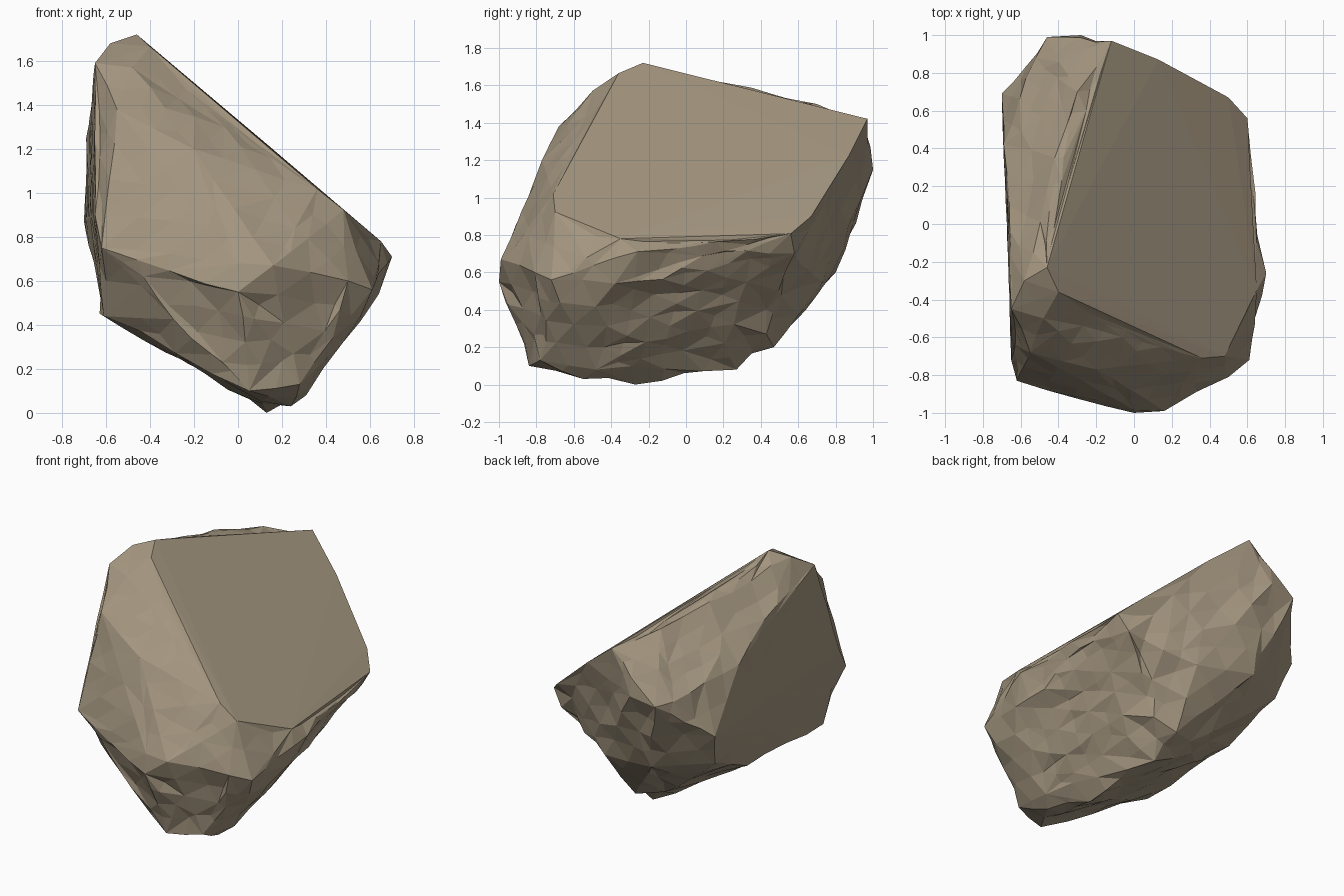
import bpy, bmesh, random
from itertools import combinations
from mathutils import Vector

if "Cube" in bpy.data.objects:
    bpy.data.objects.remove(bpy.data.objects["Cube"])

random.seed(7)

def slope(x, y, lift=0.0):
    """Point on the large slanted cleavage plane."""
    return (x, y, 1.72 - 0.85 * (x + 0.46) + lift)

# Slanted top face outline (tiny lifts keep the hull unambiguous)
cap = [slope(-0.46, -0.23), slope(-0.12, 0.97, -0.01), slope(0.13, 0.87, 0.004),
       slope(0.5, 0.67, -0.004), slope(0.6, 0.56, -0.012), slope(0.62, 0, -0.015),
       slope(0.48, -0.7, 0.002), slope(0.36, -0.71, -0.005), slope(-0.4, -0.36, -0.004)]
# Left wall, front, underside and back corners
body = [
    (-0.58, -0.3, 1.68), (-0.65, -0.45, 1.59), (-0.66, 0.1, 1.43), (-0.69, 0.42, 1.25),
    (-0.42, 0.35, 1.58), (-0.3, 0.7, 1.5),
    (-0.7, 0.69, 0.87), (-0.65, -0.72, 0.9), (-0.64, 0.6, 0.64), (-0.48, -0.5, 1.57),
    (-0.55, -0.68, 1.38), (-0.2, -0.77, 1.2), (-0.62, -0.83, 0.75), (-0.43, -0.86, 0.62),
    (0, -1, 0.55), (0.16, -0.99, 0.67), (0, -0.985, 0.68), (0.5, -0.81, 0.6),
    (0.61, -0.72, 0.56), (-0.61, -0.6, 0.44), (-0.6, 0.2, 0.46), (-0.12, 0.4, 0.23),
    (0.05, -0.84, 0.1), (0.28, -0.78, 0.13), (0.13, -0.27, 0), (0.24, -0.55, 0.03),
    (0.31, -0.48, 0.08), (0.06, 0.27, 0.08), (0.2, 0.43, 0.27), (0.64, -0.38, 0.54),
    (0.7, -0.26, 0.71), (0.65, -0.35, 0.78), (0.52, 0.3, 0.65), (0.53, 0.58, 0.7),
    (0.1, 0.73, 0.55), (-0.3, 0.8, 0.6), (-0.46, 0.99, 1.12), (-0.28, 1, 1.15),
    (-0.52, 0.88, 1.13), (0.05, 0.47, 0.2)]

# Convex core: keep each triangle that has every other point behind it
pts = [Vector(p) for p in cap + body]
bm = bmesh.new()
verts = [bm.verts.new(p) for p in pts]
for tri in combinations(range(len(pts)), 3):
    a, b, c = (pts[i] for i in tri)
    n = (b - a).cross(c - a)
    if n.length < 1e-7:
        continue
    side = 0
    for i, p in enumerate(pts):
        if i in tri:
            continue
        s = 1 if n.dot(p - a) > 0 else -1
        if side == 0:
            side = s
        elif s != side:
            break
    else:
        order = tri if side < 0 else tri[::-1]
        bm.faces.new([verts[i] for i in order])
bmesh.ops.delete(bm, geom=[v for v in bm.verts if not v.link_faces], context='VERTS')
bm.normal_update()

CAP_N = Vector((0.648, 0, 0.762))
def on_cap(f):
    return f.normal.dot(CAP_N) > 0.985

# Chip the rough sides: split long edges and push the new corners in or out
for limit, amount in ((0.42, 0.022), (0.26, 0.022), (0.22, 0.014)):
    bm.normal_update()
    old = {v.co.to_tuple(5) for v in bm.verts}
    edges = [e for e in bm.edges if e.calc_length() > limit
             and not any(on_cap(f) for f in e.link_faces)]
    bmesh.ops.subdivide_edges(bm, edges=edges, cuts=1)
    bmesh.ops.triangulate(bm, faces=[f for f in bm.faces if len(f.verts) > 3])
    bm.normal_update()
    moves = []
    for v in bm.verts:
        if v.co.to_tuple(5) in old:
            continue
        n = v.normal.copy()
        calm = 0.3 if n.x < -0.85 else (0.5 if n.y < -0.4 and v.co.z > 0.6 else 1.0)
        d = random.uniform(-amount, amount * 0.7) * calm
        # shallow crevice down the back right corner
        if v.co.x > 0 and v.co.y > 0.3 and abs(v.co.y - v.co.x - 0.2) < 0.12 and v.co.z < 0.85:
            d -= 0.025
        jit = Vector([random.uniform(-1, 1) for _ in range(3)]) * amount * 0.6
        jit -= n * jit.dot(n)
        moves.append((v, n * d + jit * calm))
    for v, m in moves:
        v.co += m
        v.co.x = min(max(v.co.x, -0.7), 0.7)
        v.co.y = min(max(v.co.y, -1), 1)
        v.co.z = max(v.co.z, 0)

bmesh.ops.recalc_face_normals(bm, faces=bm.faces[:])
mesh = bpy.data.meshes.new("boulder")
bm.to_mesh(mesh)
bm.free()

# Single tan stone colour
stone = bpy.data.materials.new("tan stone")
stone.diffuse_color = (0.37, 0.305, 0.215, 1)
stone.use_nodes = True
stone.node_tree.nodes["Principled BSDF"].inputs["Base Color"].default_value = stone.diffuse_color
mesh.materials.append(stone)
boulder = bpy.data.objects.new("boulder", mesh)
bpy.context.collection.objects.link(boulder)
